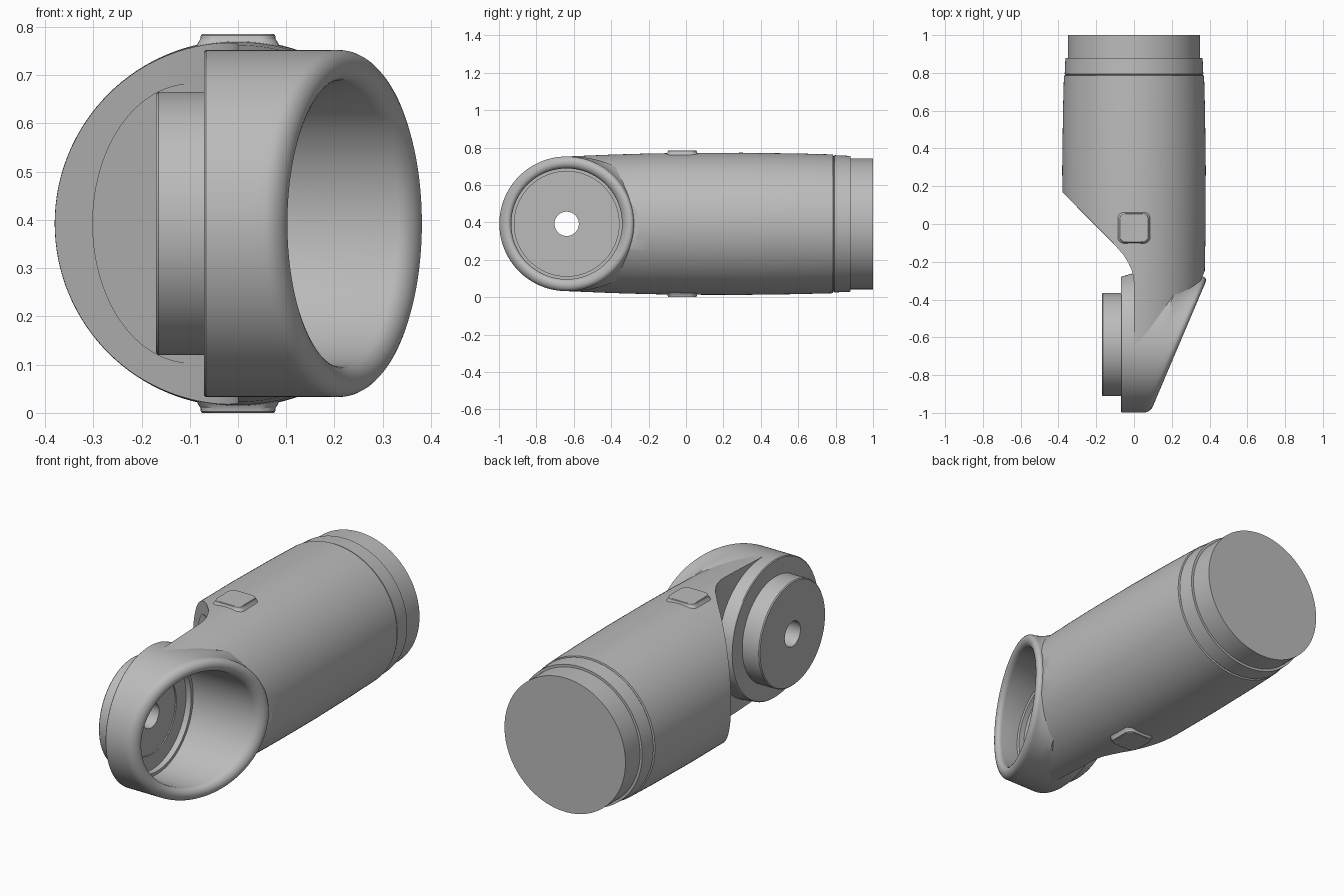
import bpy, bmesh, math
from mathutils import Matrix, Vector

cube = bpy.data.objects.get("Cube")
if cube:
    bpy.data.objects.remove(cube)

ZC = 0.3925          # height of the main axis
YJ = -0.638          # joint axis position
SEG = 128

grey = bpy.data.materials.new("satin grey")
grey.use_nodes = True
grey.diffuse_color = (0.5, 0.5, 0.5, 1)
grey.node_tree.nodes["Principled BSDF"].inputs["Base Color"].default_value = (0.5, 0.5, 0.5, 1)


def finish(name, bm, angle=30):
    bmesh.ops.recalc_face_normals(bm, faces=bm.faces)
    mesh = bpy.data.meshes.new(name)
    bm.to_mesh(mesh)
    bm.free()
    mesh.materials.append(grey)
    ob = bpy.data.objects.new(name, mesh)
    bpy.context.collection.objects.link(ob)
    smooth(ob, angle)
    return ob


def smooth(ob, angle=30):
    bpy.ops.object.select_all(action='DESELECT')
    ob.select_set(True)
    bpy.context.view_layer.objects.active = ob
    bpy.ops.object.shade_smooth_by_angle(angle=math.radians(angle))


def loft(name, rows, point, closed=False):
    """Rings of points joined by quads; open ends get caps."""
    bm = bmesh.new()
    rings = [[bm.verts.new(point(row, 2 * math.pi * i / SEG)) for i in range(SEG)] for row in rows]
    pairs = list(zip(rings, rings[1:])) + ([(rings[-1], rings[0])] if closed else [])
    for a, b in pairs:
        for i in range(SEG):
            j = (i + 1) % SEG
            bm.faces.new((a[i], a[j], b[j], b[i]))
    if not closed:
        bm.faces.new(rings[0])
        bm.faces.new(rings[-1])
    return finish(name, bm)


def prism(name, outline, z0, z1):
    bm = bmesh.new()
    face = bm.faces.new([bm.verts.new((x, y, z0)) for x, y in outline])
    new = bmesh.ops.extrude_face_region(bm, geom=[face])["geom"]
    bmesh.ops.translate(bm, vec=(0, 0, z1 - z0), verts=[v for v in new if isinstance(v, bmesh.types.BMVert)])
    return finish(name, bm)


def boolean(ob, cutter, operation):
    mod = ob.modifiers.new("cut", 'BOOLEAN')
    mod.operation = operation
    mod.solver = 'EXACT'
    mod.object = cutter
    bpy.context.view_layer.objects.active = ob
    bpy.ops.object.modifier_apply(modifier=mod.name)
    bpy.data.objects.remove(cutter)


def slant(y):
    """Plane of the slanted mouth of the joint."""
    return 0.37 + 0.425 * (y + 0.33)


# Main tube, turned about y, with stepped rear collars
tube_profile = [(1, .35), (.88, .35), (.88, .363), (.794, .367), (.792, .362), (.788, .362), (.786, .371),
                (.6, .376), (.3, .38), (0, .379), (-.2, .376), (-.4, .37), (YJ, .36)]
tube = loft("main_tube", tube_profile,
            lambda p, a: (p[1] * math.sin(a), p[0], ZC + p[1] * math.cos(a)))

# Side relief and slanted end trimmed from the tube
relief = [(-.5, 1.1), (-.5, .29), (-.12, -.09), (-.085, -.13), (-.055, -.165), (-.03, -.205),
          (-.012, -.245), (-.003, -.28), (0, -.32), (0, -.7),
          (slant(-.7) - .03, -.7), (slant(-.2) - .03, -.2), (.5, 0), (.5, 1.1)]
boolean(tube, prism("trim", relief, -.2, 1), 'INTERSECT')
bore = loft("bore", [-.6, .6], lambda x, a: (x, YJ + .33 * math.cos(a), ZC + .33 * math.sin(a)))
boolean(tube, bore, 'DIFFERENCE')
smooth(tube)

# Joint housing: flange, flared outer wall, rounded mouth, stepped bore
def fixed(r, x):
    return r, x, False, 0


rim = [(.328 + .032 * math.cos(t), -.032 * (1 - math.sin(t)), True, 0)
       for t in [math.pi * i / 10 for i in range(11)]]
housing_rows = [fixed(.065, -.17), fixed(.268, -.17), fixed(.273, -.165), fixed(.273, -.07),
                fixed(.356, -.07), fixed(.36, -.066),
                (.36, -.14, True, .10), (.36, -.11, True, .06), (.36, -.08, True, .03),
                (.36, -.055, True, .01)] + rim + [
                fixed(.296, -.02), fixed(.28, -.02), fixed(.28, -.05), fixed(.2, -.05),
                fixed(.2, -.056), fixed(.065, -.056)]


def housing_point(row, a):
    r, x, slanted, flare = row
    r += flare * max(0, math.cos(a)) ** 2
    y = YJ + r * math.cos(a)
    return (slant(y) + x if slanted else x, y, ZC + r * math.sin(a))


loft("joint_housing", housing_rows, housing_point, closed=True)

# Round cover plate on the diagonal relief face
bm = bmesh.new()
bmesh.ops.create_cone(bm, cap_ends=True, segments=96, radius1=.29, radius2=.29, depth=.006)
normal = Vector((-1, -1, 0)).normalized()
bm.transform(Matrix.Translation((-.095, -.115, ZC)) @ normal.to_track_quat('Z', 'Y').to_matrix().to_4x4())
finish("cover_plate", bm)


# Rounded square buttons above and below
def rounded_square(half, radius):
    pts = []
    for k, (sx, sy) in enumerate([(1, 1), (-1, 1), (-1, -1), (1, -1)]):
        for i in range(7):
            t = math.pi / 2 * (k + i / 6)
            pts.append((sx * (half - radius) + radius * math.cos(t), sy * (half - radius) + radius * math.sin(t)))
    return pts


for name, side in (("top_button", 1), ("bottom_button", -1)):
    bm = bmesh.new()
    rings = [[bm.verts.new((x, y - .02, ZC + side * h)) for x, y in rounded_square(half, .035)]
             for half, h in ((.09, .36), (.082, .376), (.078, .382), (.077, .39), (.074, .3925))]
    for a, b in zip(rings, rings[1:]):
        for i in range(len(a)):
            j = (i + 1) % len(a)
            bm.faces.new((a[i], a[j], b[j], b[i]))
    bm.faces.new(rings[0])
    bm.faces.new(rings[-1])
    finish(name, bm)
